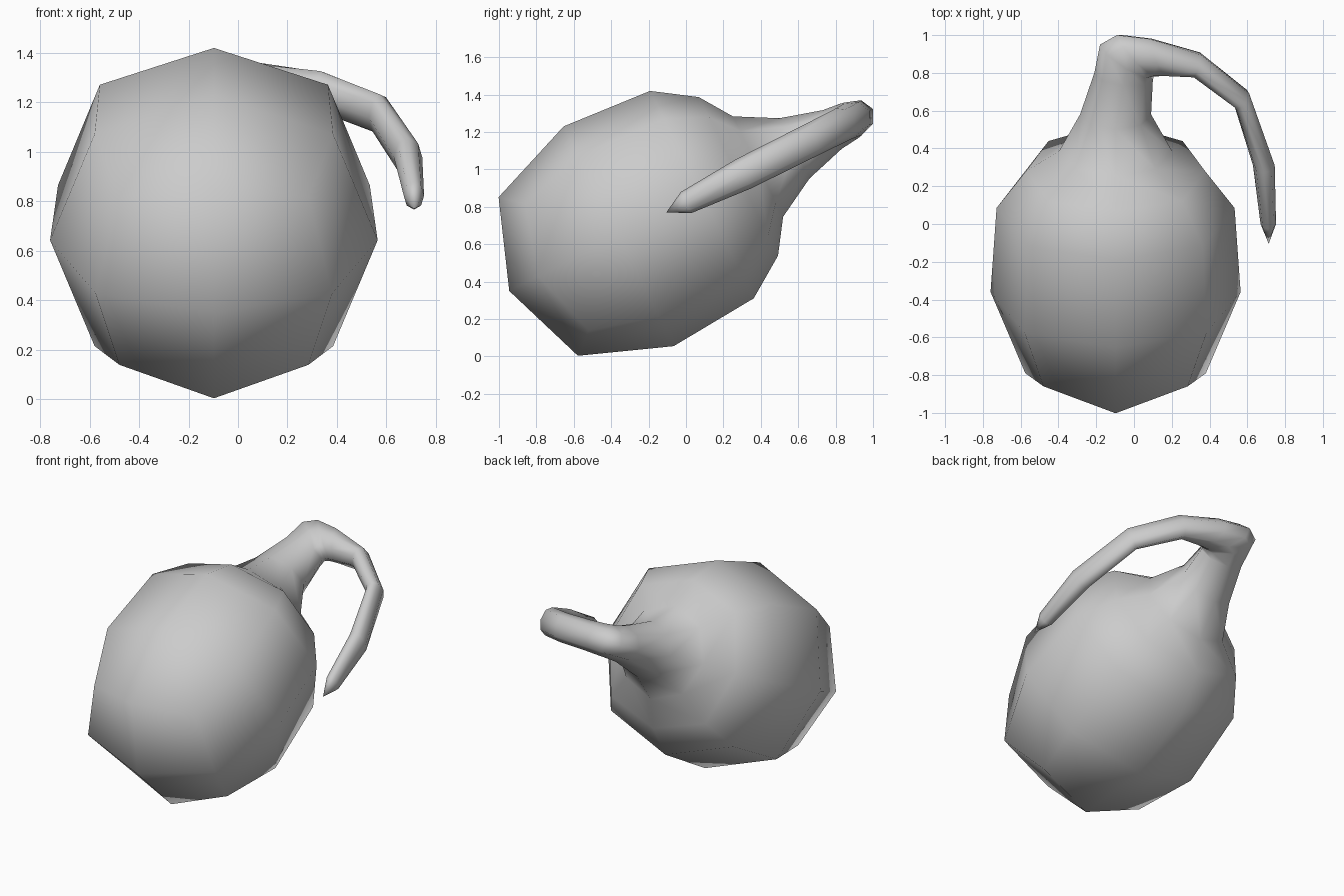
import bpy, bmesh, math

if "Cube" in bpy.data.objects:
    bpy.data.objects.remove(bpy.data.objects["Cube"])

SIDES = 8
AXIS_X = -0.0975            # body axis offset in x
POLE_Y, POLE_Z = -0.945, 0.35
TILT = math.atan(0.5)       # body axis leans back and up


def place(x, y, v):
    """Point on the tilted mid plane at (x, y), lifted v along the plane normal."""
    return (x, y - v * math.sin(TILT), POLE_Z + 0.5 * (y - POLE_Y) + v * math.cos(TILT))


def round_ring(y, rx, rv, diag=1.0, shift=0.0):
    return ((AXIS_X + rx, y), (AXIS_X - rx, y), rv, diag, shift)


# Body and neck: rings round the tilted axis
rings = [
    round_ring(-0.79, 0.478, 0.474, 1.13, 0.10),
    round_ring(-0.36, 0.662, 0.657, 1.03),
    round_ring(0.085, 0.63, 0.62, 1.035),
    round_ring(0.28, 0.474, 0.474, 1.06),
    round_ring(0.385, 0.30, 0.30),
    round_ring(0.58, 0.188, 0.18),
]
# Elbow and curling stem: inner point, outer point, half thickness
stem = [
    ((0.10, 0.765), (-0.21, 0.80), 0.115),
    ((0.105, 0.78), (-0.18, 0.95), 0.105),
    ((0.13, 0.782), (-0.09, 1.0), 0.10),
    ((0.17, 0.785), (0.08, 0.98), 0.095),
    ((0.31, 0.79), (0.355, 0.895), 0.092),
    ((0.53, 0.63), (0.61, 0.69), 0.09),
    ((0.63, 0.31), (0.745, 0.31), 0.088),
    ((0.67, 0.0), (0.752, 0.0), 0.063),
]
rings += [(a, b, t, 1.0, 0.0) for a, b, t in stem]

bm = bmesh.new()
loops = []
for (xi, yi), (xo, yo), rv, diag, shift in rings:
    loop = []
    for i in range(SIDES):
        ang = 2 * math.pi * i / SIDES
        k, dy = (diag, shift) if i % 2 else (1.0, 0.0)
        c, s = k * math.cos(ang), k * math.sin(ang)
        x = (xi + xo) / 2 + c * (xi - xo) / 2
        y = (yi + yo) / 2 + c * (yi - yo) / 2 + dy
        loop.append(bm.verts.new(place(x, y, s * rv)))
    loops.append(loop)

for a, b in zip(loops, loops[1:]):
    for i in range(SIDES):
        j = (i + 1) % SIDES
        bm.faces.new((a[i], a[j], b[j], b[i]))

# Blossom end: four quads meeting at the pole
pole = bm.verts.new(place(AXIS_X, POLE_Y, 0))
first = loops[0]
for i in range(0, SIDES, 2):
    bm.faces.new((pole, first[(i + 2) % SIDES], first[i + 1], first[i]))

# Pointed stem tip
tip = bm.verts.new(place(0.713, -0.105, 0))
last = loops[-1]
for i in range(SIDES):
    bm.faces.new((last[i], last[(i + 1) % SIDES], tip))

bmesh.ops.recalc_face_normals(bm, faces=bm.faces)
for f in bm.faces:
    f.smooth = True
mesh = bpy.data.meshes.new("gourd_with_stem")
bm.to_mesh(mesh)
bm.free()
bpy.context.collection.objects.link(bpy.data.objects.new("gourd_with_stem", mesh))
